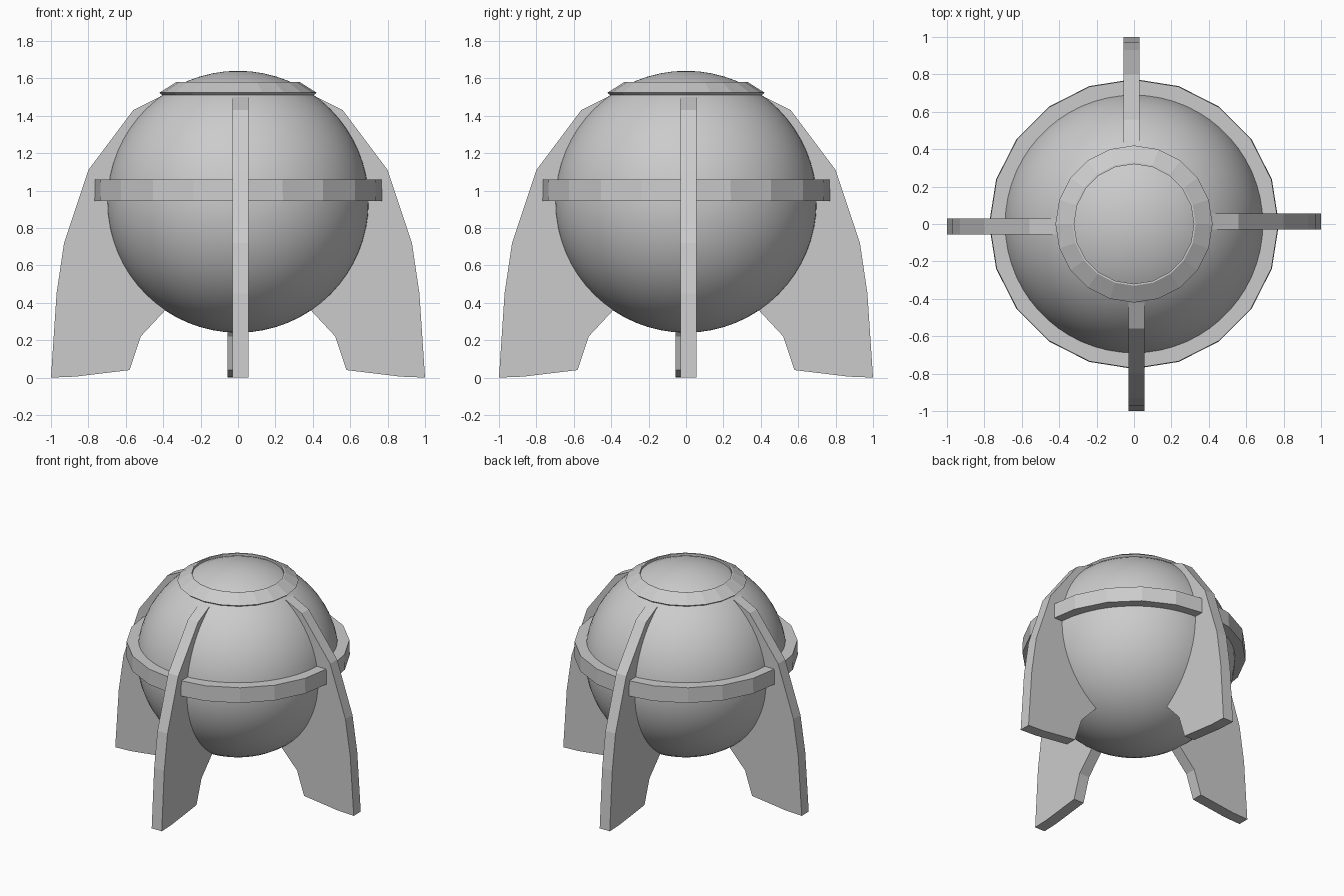
import bpy, bmesh, math

if "Cube" in bpy.data.objects:
    bpy.data.objects.remove(bpy.data.objects["Cube"])


def make_object(name, bm, smooth=False):
    bmesh.ops.recalc_face_normals(bm, faces=bm.faces)
    for f in bm.faces:
        f.smooth = smooth
    me = bpy.data.meshes.new(name)
    bm.to_mesh(me)
    bm.free()
    ob = bpy.data.objects.new(name, me)
    bpy.context.collection.objects.link(ob)
    return ob


def lathe(name, profile, sides=20):
    # closed (radius, z) profile swept round the z axis
    bm = bmesh.new()
    rings = []
    for i in range(sides):
        a = 2 * math.pi * i / sides
        rings.append([bm.verts.new((r * math.cos(a), r * math.sin(a), z)) for r, z in profile])
    n = len(profile)
    for i in range(sides):
        p, q = rings[i], rings[(i + 1) % sides]
        for j in range(n):
            k = (j + 1) % n
            bm.faces.new((p[j], q[j], q[k], p[k]))
    return make_object(name, bm)


def fin(name, outline, angle, y0=-0.03, y1=0.055):
    # flat outline in the radial plane, given thickness and turned into place
    bm = bmesh.new()
    face = bm.faces.new([bm.verts.new((r, y0, z)) for r, z in outline])
    ext = bmesh.ops.extrude_face_region(bm, geom=[face])
    verts = [v for v in ext["geom"] if isinstance(v, bmesh.types.BMVert)]
    bmesh.ops.translate(bm, verts=verts, vec=(0, y1 - y0, 0))
    ob = make_object(name, bm)
    ob.rotation_euler.z = angle
    return ob


# Round body
bm = bmesh.new()
bmesh.ops.create_uvsphere(bm, u_segments=60, v_segments=32, radius=0.70)
bmesh.ops.translate(bm, verts=bm.verts, vec=(0, 0, 0.94))
make_object("body_sphere", bm, smooth=True)

# Belt round the middle
lathe("belt_ring", [(0.685, 0.945), (0.775, 0.945), (0.772, 1.06), (0.685, 1.06)])

# Bevelled collar round the top
lathe("top_collar", [(0.32, 1.51), (0.405, 1.51), (0.42, 1.523), (0.33, 1.58), (0.32, 1.58)])

# Four fin legs, inner edge sunk into the sphere
outline = [(0.42, 1.50), (0.56, 1.43), (0.80, 1.11), (0.93, 0.72), (0.97, 0.45),
           (1.0, 0.0), (0.87, 0.005), (0.58, 0.04), (0.52, 0.22), (0.38, 0.37),
           (0.52, 0.52), (0.63, 0.72), (0.67, 0.94), (0.63, 1.18), (0.52, 1.37)]
for i, side in enumerate(("right", "back", "left", "front")):
    fin(side + "_fin_leg", outline, i * math.pi / 2)
